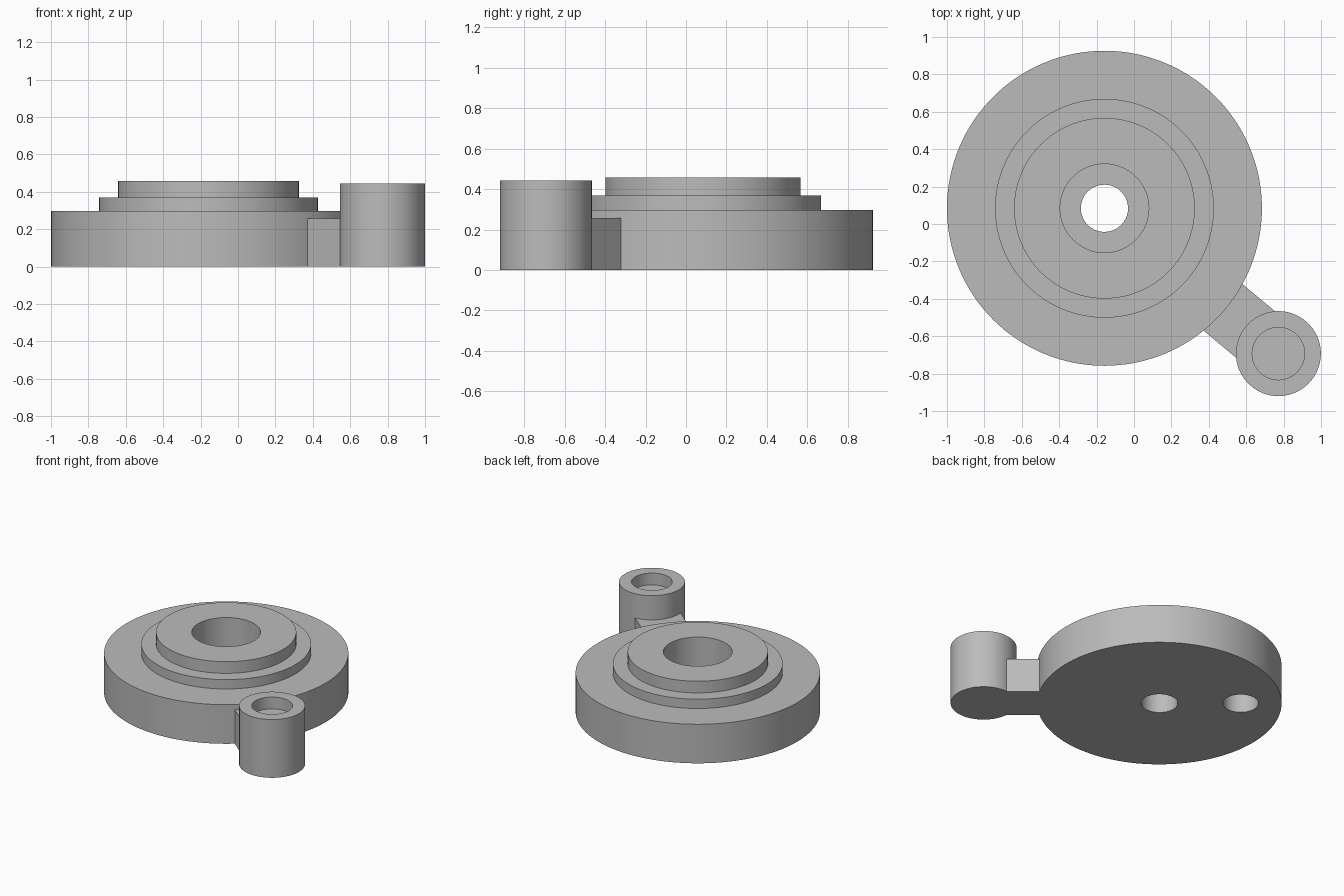
import bpy, bmesh, math
from mathutils import Vector

if "Cube" in bpy.data.objects:
    bpy.data.objects.remove(bpy.data.objects["Cube"])

HUB = Vector((-0.158, 0.084))     # main axis
BOSS = Vector((0.772, -0.693))    # side boss axis
HUB_R, BOSS_R = 0.842, 0.227

grey = bpy.data.materials.new("neutral grey")
grey.diffuse_color = (0.5, 0.5, 0.5, 1)
grey.use_nodes = True
grey.node_tree.nodes["Principled BSDF"].inputs["Base Color"].default_value = grey.diffuse_color


def finish(name, bm, centre=(0, 0)):
    bmesh.ops.recalc_face_normals(bm, faces=bm.faces)
    mesh = bpy.data.meshes.new(name)
    bm.to_mesh(mesh)
    bm.free()
    mesh.materials.append(grey)
    ob = bpy.data.objects.new(name, mesh)
    bpy.context.collection.objects.link(ob)
    ob.location = (centre[0], centre[1], 0)
    return ob


def smooth(ob):
    bpy.ops.object.select_all(action='DESELECT')
    ob.select_set(True)
    bpy.context.view_layer.objects.active = ob
    bpy.ops.object.shade_smooth_by_angle(angle=math.radians(30))


def lathe(name, profile, centre, closed=False, n=128):
    """Revolve (radius, z) points; a radius of 0 becomes a single pole."""
    bm = bmesh.new()
    rings = []
    for r, z in profile:
        if r == 0:
            rings.append([bm.verts.new((0, 0, z))] * n)
        else:
            rings.append([bm.verts.new((r * math.cos(2 * math.pi * i / n),
                                        r * math.sin(2 * math.pi * i / n), z))
                          for i in range(n)])
    pairs = list(zip(rings, rings[1:]))
    if closed:
        pairs.append((rings[-1], rings[0]))
    for a, b in pairs:
        for i in range(n):
            j = (i + 1) % n
            bm.faces.new(list(dict.fromkeys((a[i], a[j], b[j], b[i]))))
    return finish(name, bm, centre)


# Stepped hub with counterbored centre hole
hub = lathe("stepped_hub", [
    (0.126, 0), (HUB_R, 0), (HUB_R, 0.297), (0.585, 0.297), (0.585, 0.368),
    (0.483, 0.368), (0.483, 0.457), (0.237, 0.457), (0.237, 0.2), (0.126, 0.2),
], HUB, closed=True)

# Blind pin hole in the underside, opposite the boss
axis = (BOSS - HUB).normalized()
cutter = lathe("pin_hole_cutter",
               [(0, -0.1), (0.122, -0.1), (0.122, 0.2), (0, 0.2)],
               HUB - axis * 0.56, n=64)
cutter.hide_render = True
bpy.context.view_layer.objects.active = hub
cut = hub.modifiers.new("pin_hole", 'BOOLEAN')
cut.operation = 'DIFFERENCE'
cut.solver = 'EXACT'
cut.object = cutter
bpy.ops.object.modifier_apply(modifier=cut.name)
bpy.data.objects.remove(cutter)
smooth(hub)

# Side boss with a shallow recess on top
boss = lathe("side_boss", [
    (0, 0), (BOSS_R, 0), (BOSS_R, 0.443), (0.14, 0.443), (0.14, 0.353), (0, 0.353),
], BOSS, n=96)
smooth(boss)

# Connecting arm, its ends curved to meet the hub and the boss
half = 0.162
span = (BOSS - HUB).length
side = Vector((-axis.y, axis.x))
steps = [half * (k / 8 - 1) for k in range(17)]
outline = [HUB + axis * (math.sqrt(HUB_R ** 2 - s * s) - 0.002) + side * s for s in steps]
outline += [HUB + axis * (span - math.sqrt(BOSS_R ** 2 - s * s) + 0.002) + side * s
            for s in reversed(steps)]
bm = bmesh.new()
base = bm.faces.new([bm.verts.new((p.x, p.y, 0)) for p in outline])
ext = bmesh.ops.extrude_face_region(bm, geom=[base], use_keep_orig=True)
bmesh.ops.translate(bm, vec=(0, 0, 0.258),
                    verts=[v for v in ext["geom"] if isinstance(v, bmesh.types.BMVert)])
smooth(finish("connecting_arm", bm))
